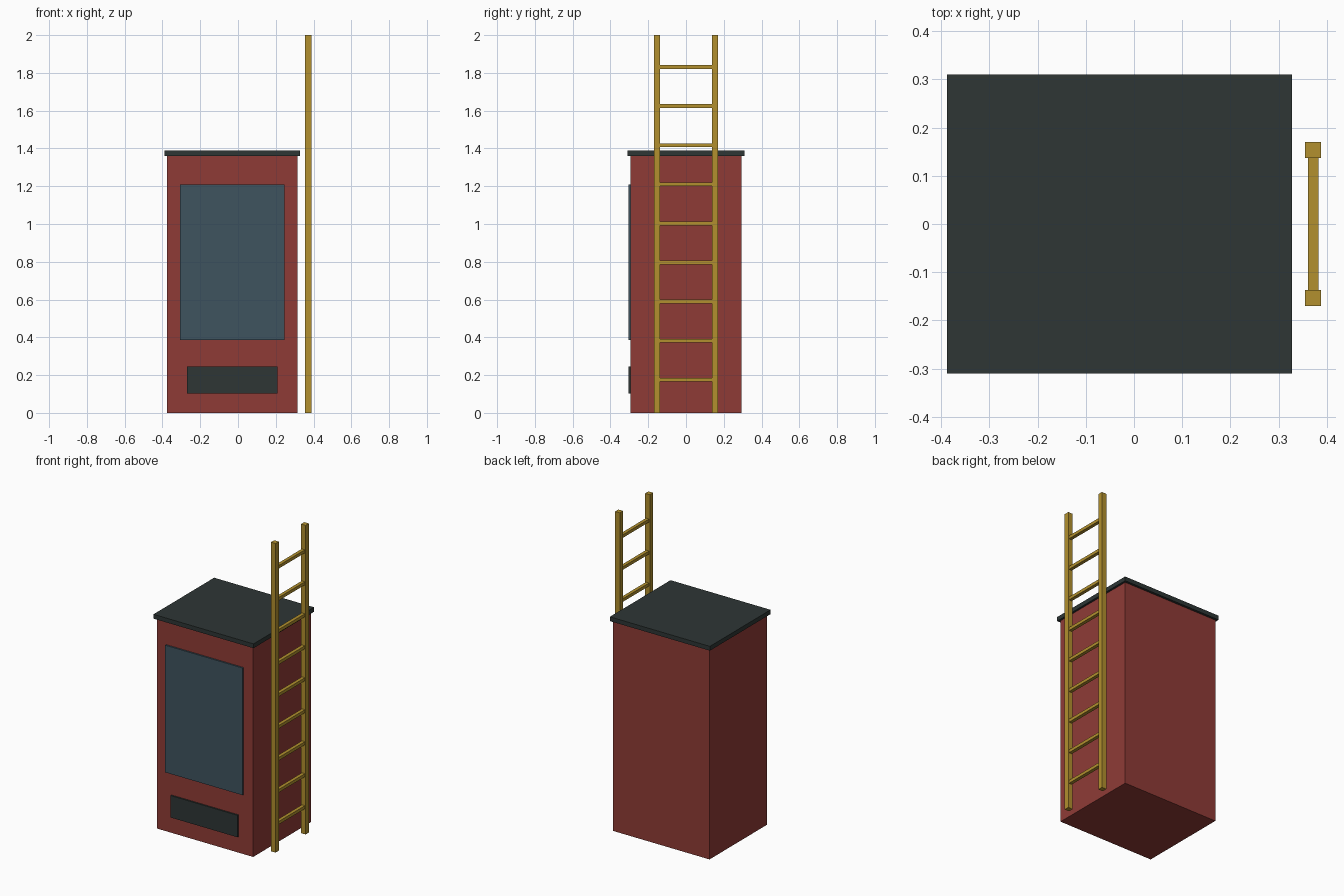
import bpy

cube = bpy.data.objects.get("Cube")
if cube:
    bpy.data.objects.remove(cube, do_unlink=True)


def material(name, rgb):
    """Flat material from 0-255 display values, stored as linear."""
    lin = []
    for v in rgb:
        c = v / 255
        lin.append(c / 12.92 if c <= 0.04045 else ((c + 0.055) / 1.055) ** 2.4)
    col = (*lin, 1)
    m = bpy.data.materials.new(name)
    m.use_nodes = True
    m.diffuse_color = col
    bsdf = next(n for n in m.node_tree.nodes if n.type == 'BSDF_PRINCIPLED')
    bsdf.inputs["Base Color"].default_value = col
    return m


def box(name, x, y, z, mat):
    """Box spanning the given (min, max) ranges."""
    spans = (x, y, z)
    bpy.ops.mesh.primitive_cube_add(size=1, location=[(a + b) / 2 for a, b in spans])
    ob = bpy.context.object
    ob.name = name
    ob.scale = [b - a for a, b in spans]
    bpy.ops.object.transform_apply(location=False, rotation=False, scale=True)
    ob.data.materials.append(mat)
    return ob


red = material("brick red", (143, 59, 54))
dark = material("charcoal", (46, 54, 53))
blue = material("slate blue glass", (62, 83, 95))
gold = material("ochre", (178, 144, 46))

# Cabinet with overhanging lid
box("cabinet_body", (-0.375, 0.315), (-0.295, 0.295), (0, 1.36), red)
box("cabinet_lid", (-0.388, 0.328), (-0.31, 0.31), (1.36, 1.388), dark)

# Raised front panels
box("display_window", (-0.308, 0.247), (-0.305, -0.295), (0.385, 1.208), blue)
box("delivery_slot", (-0.27, 0.21), (-0.305, -0.295), (0.103, 0.245), dark)

# Ladder standing beside the cabinet
for side, s in (("front", -1), ("back", 1)):
    box(f"ladder_rail_{side}", (0.355, 0.388), sorted((s * 0.137, s * 0.17)), (0, 2), gold)
for i in range(9):
    z = 0.175 + i * 0.207
    box(f"ladder_rung_{i + 1}", (0.361, 0.383), (-0.14, 0.14), (z - 0.01, z + 0.01), gold)
